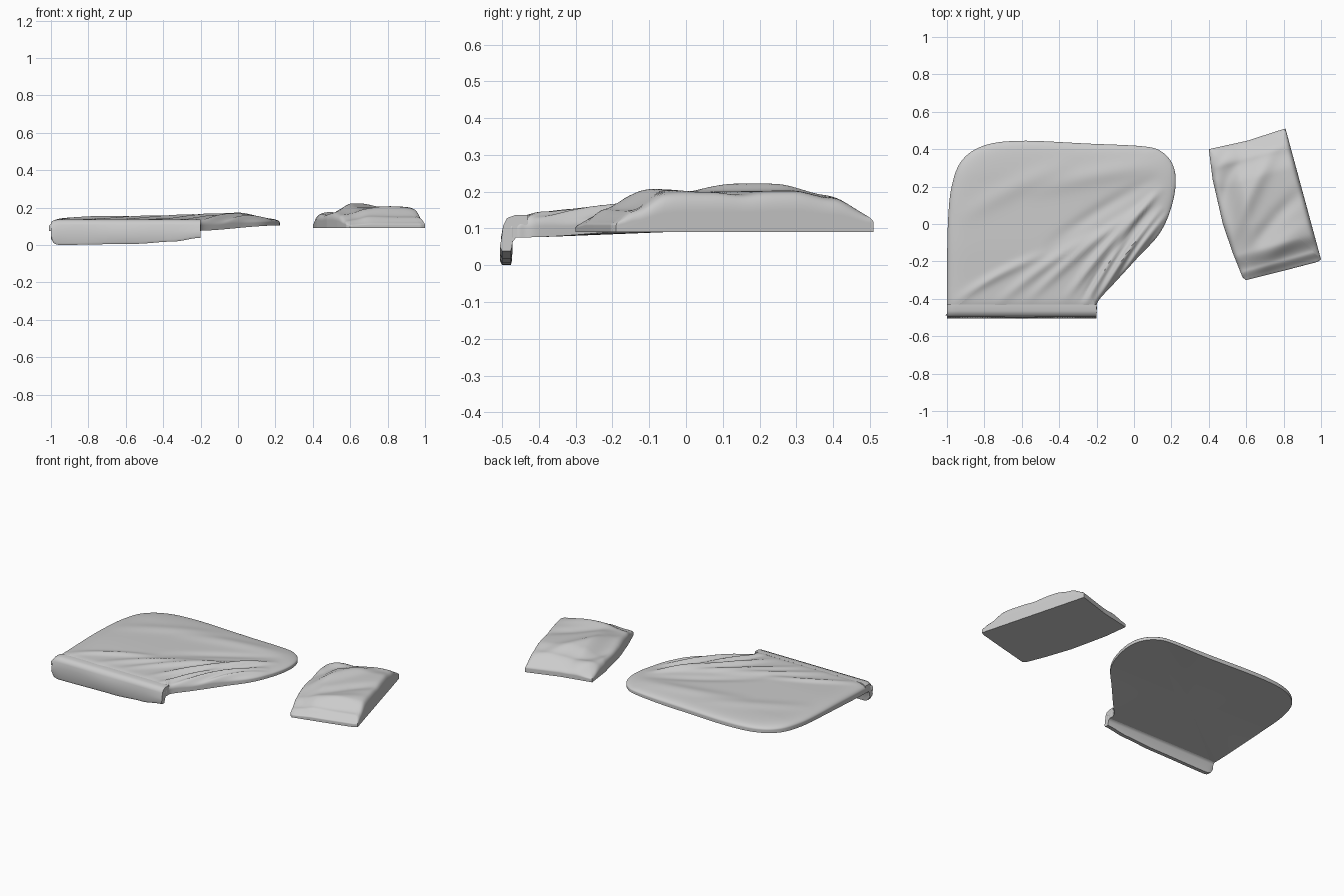
import bpy, bmesh, math
from mathutils import Vector

if "Cube" in bpy.data.objects:
    bpy.data.objects.remove(bpy.data.objects["Cube"])


def interp(table, t):
    """Smooth lookup in a small (position, value) table."""
    if t <= table[0][0]:
        return table[0][1]
    for (a, va), (b, vb) in zip(table, table[1:]):
        if t <= b:
            k = (t - a) / (b - a)
            return va + (vb - va) * k * k * (3 - 2 * k)
    return table[-1][1]


def folds(segments, x, y):
    """Sum of soft ridges (positive) and valleys (negative) along segments."""
    z = 0
    for x0, y0, x1, y1, h, w in segments:
        dx, dy = x1 - x0, y1 - y0
        n = math.hypot(dx, dy)
        t = ((x - x0) * dx + (y - y0) * dy) / n / n
        if 0 < t < 1:
            bow = 0.02 * math.sin(math.pi * t)
            d = ((x - x0) * dy - (y - y0) * dx) / n + bow
            z += h * math.sin(math.pi * t) * math.exp(-(d / w) ** 2)
    return z


def spline(points, steps, smooth=True):
    """Closed Catmull-Rom (or straight) outline."""
    out, n = [], len(points)
    p = [Vector(q) for q in points]
    for i in range(n):
        a, b, c, d = (p[(i + k) % n] for k in (-1, 0, 1, 2))
        for s in range(steps):
            t = s / steps
            if smooth:
                out.append(0.5 * (2 * b + (c - a) * t + (2 * a - 5 * b + 4 * c - d) * t * t
                                  + (3 * b - a - 3 * c + d) * t ** 3))
            else:
                out.append(b.lerp(c, t))
    return out


def finish(name, bm, angle):
    bmesh.ops.recalc_face_normals(bm, faces=bm.faces)
    me = bpy.data.meshes.new(name)
    bm.to_mesh(me)
    bm.free()
    ob = bpy.data.objects.new(name, me)
    bpy.context.collection.objects.link(ob)
    bpy.ops.object.select_all(action='DESELECT')
    ob.select_set(True)
    bpy.context.view_layer.objects.active = ob
    bpy.ops.object.shade_smooth_by_angle(angle=math.radians(angle))


def bridge(bm, a, b, closed=True):
    n = len(a)
    for i in range(n if closed else n - 1):
        j = (i + 1) % n
        bm.faces.new((a[i], a[j], b[j], b[i]))


def cushion(name, outline, centre, bottom, top, power, rim, rings=44):
    """Flat-bottomed soft slab with a rounded rim and a sculpted top."""
    bm = bmesh.new()
    c = Vector(centre)
    base = [bm.verts.new((p.x, p.y, bottom(p.x, p.y))) for p in outline]
    prev = base
    for r in range(rings):
        s = math.cos(r / rings * math.pi / 2)
        edge = rim + (1 - rim) * math.sqrt(max(0, 1 - s ** power))
        ring = []
        for p in outline:
            q = c + (p - c) * s
            b = bottom(q.x, q.y)
            ring.append(bm.verts.new((q.x, q.y, b + (top(q.x, q.y) - b) * edge)))
        bridge(bm, prev, ring)
        prev = ring
    tip = bm.verts.new((c.x, c.y, top(c.x, c.y)))
    under = bm.verts.new((c.x, c.y, bottom(c.x, c.y)))
    n = len(base)
    for i in range(n):
        bm.faces.new((prev[i], prev[(i + 1) % n], tip))
        bm.faces.new((base[(i + 1) % n], base[i], under))
    finish(name, bm, 50)


# Blanket: rounded outline with folds fanning towards the pulled-back corner
blanket_outline = spline([
    (-0.99, -0.49), (-0.75, -0.492), (-0.5, -0.49), (-0.23, -0.485), (-0.2, -0.46),
    (-0.19, -0.41), (-0.09, -0.3), (0.02, -0.18), (0.13, -0.06), (0.19, 0.06),
    (0.222, 0.2), (0.21, 0.31), (0.15, 0.385), (0.05, 0.415), (-0.25, 0.43),
    (-0.6, 0.445), (-0.8, 0.42), (-0.92, 0.34), (-0.975, 0.2), (-0.995, 0.0), (-1.0, -0.3),
    (-1.0, -0.47)], 12)
blanket_folds = [
    (-0.22, -0.46, 0.16, 0.10, 0.026, 0.018), (-0.27, -0.45, 0.12, 0.17, 0.022, 0.020),
    (-0.38, -0.42, 0.16, 0.20, 0.022, 0.022), (-0.30, -0.44, 0.10, 0.10, -0.014, 0.014),
    (-0.58, -0.42, 0.05, 0.10, 0.016, 0.025), (-0.75, -0.44, -0.15, -0.02, 0.013, 0.028),
    (-0.98, -0.43, -0.45, -0.15, 0.012, 0.026), (-0.95, 0.02, -0.30, 0.34, 0.008, 0.05),
    (-0.60, 0.16, 0.18, 0.32, 0.009, 0.05), (-0.10, -0.36, 0.19, 0.07, 0.020, 0.017),
    (-0.50, -0.15, 0.15, 0.26, -0.009, 0.035)]
blanket_height = [(-0.5, 0.130), (-0.4, 0.141), (-0.1, 0.147), (0.25, 0.145), (0.45, 0.138)]


def blanket_bottom(x, y):
    return interp([(-0.5, 0.075), (0.05, 0.092)], y) + 0.012 * interp([(-0.2, 0), (0.2, 1)], x)


cushion("blanket", blanket_outline, (-0.42, -0.02), blanket_bottom,
        lambda x, y: interp(blanket_height, y) + folds(blanket_folds, x, y), 14, 0.4)

# Overhanging front edge of the blanket
bm = bmesh.new()
previous = None
first = None
for i in range(61):
    x = -1 + 0.8 * i / 60
    corner = math.sqrt(max(0, 1 - max(0, (-0.95 - x) / 0.05) ** 2))
    low = interp([(-0.97, 0.0), (-0.55, 0.006), (-0.35, 0.018), (-0.2, 0.038)], x) + 0.035 * (1 - corner)
    high = 0.136 - 0.014 * (1 - corner)
    wave = 0.003 * math.sin(13 * x)
    section = [(-0.43, high), (-0.465, high), (-0.487, high - 0.008), (-0.497, high - 0.028),
               (-0.5 + wave, 0.075), (-0.506, low + 0.012), (-0.500, low), (-0.476, low),
               (-0.473, low + 0.014), (-0.471, 0.064), (-0.462, 0.075), (-0.43, 0.082)]
    ring = [bm.verts.new((x, y, z)) for y, z in section]
    if previous:
        bridge(bm, previous, ring)
    else:
        first = ring
    previous = ring
bm.faces.new(first)
bm.faces.new(previous)
finish("blanket_front_flap", bm, 50)

# Pillow: flat-bottomed, pinched at its short ends
pillow_outline = spline([
    (0.60, -0.30), (0.80, -0.25), (0.98, -0.203), (1.0, -0.19), (0.905, 0.16), (0.81, 0.51),
    (0.785, 0.503), (0.605, 0.445), (0.40, 0.40), (0.42, 0.24), (0.475, 0.0),
    (0.53, -0.16), (0.58, -0.285)], 16, smooth=False)
pillow_height = [(0, 0.125), (0.07, 0.15), (0.2, 0.193), (0.4, 0.2),
                 (0.7, 0.203), (0.85, 0.183), (1, 0.138)]
pillow_folds = [
    (0.50, -0.15, 0.78, 0.45, 0.020, 0.045), (0.58, -0.2, 0.95, 0.22, -0.014, 0.04),
    (0.45, 0.05, 0.62, 0.42, -0.016, 0.04), (0.65, -0.24, 0.98, 0.02, 0.014, 0.05),
    (0.43, 0.2, 0.53, 0.44, 0.014, 0.04)]


def pillow_top(x, y):
    v = ((x - 0.8) * -0.195 + (y + 0.245) * 0.7) / 0.528
    u = ((x - 0.8) * 0.7 + (y + 0.245) * 0.195) / 0.152 * 0.2
    side = interp([(-0.2, 0.72), (-0.08, 1.0), (0.3, 1.0)], u)
    return 0.09 + (interp(pillow_height, v) - 0.09) * side + folds(pillow_folds, x, y)


cushion("pillow", pillow_outline, (0.705, 0.105), lambda x, y: 0.09, pillow_top, 16, 0.5)
